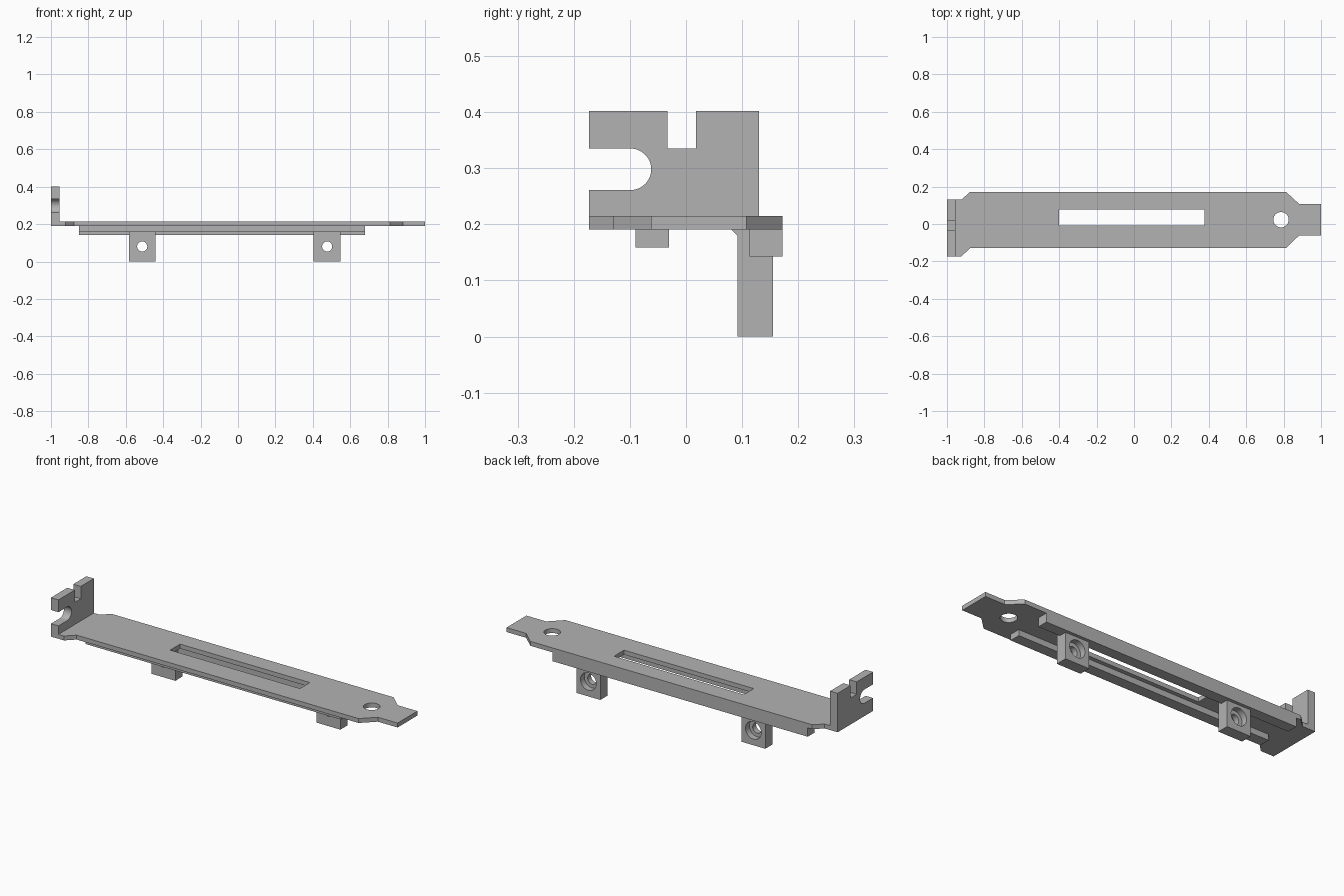
import bpy, bmesh
from math import sin, cos, pi, radians
from mathutils import Vector

default = bpy.data.objects.get("Cube")
if default:
    bpy.data.objects.remove(default, do_unlink=True)

grey = bpy.data.materials.new("bracket grey")
grey.use_nodes = True
grey.diffuse_color = (0.45, 0.45, 0.45, 1)
grey.node_tree.nodes["Principled BSDF"].inputs["Base Color"].default_value = grey.diffuse_color


def prism(name, outline, axis, lo, hi):
    """Extrude a 2D outline along an axis; the other two axes keep their order."""
    def place(a, b, depth):
        return {"x": (depth, a, b), "y": (a, depth, b), "z": (a, b, depth)}[axis]
    bm = bmesh.new()
    face = bm.faces.new([bm.verts.new(place(a, b, lo)) for a, b in outline])
    new = bmesh.ops.extrude_face_region(bm, geom=[face])["geom"]
    shift = Vector(place(0, 0, hi - lo))
    bmesh.ops.translate(bm, vec=shift, verts=[v for v in new if isinstance(v, bmesh.types.BMVert)])
    bmesh.ops.recalc_face_normals(bm, faces=bm.faces)
    mesh = bpy.data.meshes.new(name)
    bm.to_mesh(mesh)
    bm.free()
    mesh.materials.append(grey)
    obj = bpy.data.objects.new(name, mesh)
    bpy.context.collection.objects.link(obj)
    return obj


def rect(a0, a1, b0, b1):
    return [(a0, b0), (a1, b0), (a1, b1), (a0, b1)]


def arc(a, b, radius, start=0, sweep=2 * pi, steps=40):
    count = steps if sweep == 2 * pi else steps + 1
    return [(a + radius * cos(start + sweep * i / steps),
             b + radius * sin(start + sweep * i / steps)) for i in range(count)]


def cut(obj, cutter):
    cutter.hide_render = True
    bpy.context.view_layer.objects.active = obj
    mod = obj.modifiers.new("cut", "BOOLEAN")
    mod.operation, mod.solver, mod.object = "DIFFERENCE", "EXACT", cutter
    bpy.ops.object.modifier_apply(modifier=mod.name)
    bpy.data.objects.remove(cutter, do_unlink=True)


BOTTOM, TOP = 0.191, 0.215

# Flat plate with a stepped outline, long slot and round hole
plate = prism("plate", [
    (-0.955, -0.173), (-0.922, -0.173), (-0.877, -0.129), (0.813, -0.129),
    (0.882, -0.062), (1, -0.062), (1, 0.108), (0.882, 0.108),
    (0.813, 0.172), (-0.877, 0.172), (-0.922, 0.13), (-0.955, 0.13)],
    "z", BOTTOM, TOP)
cut(plate, prism("slot_cutter", rect(-0.401, 0.377, -0.008, 0.077), "z", 0.1, 0.3))
cut(plate, prism("hole_cutter", arc(0.786, 0.023, 0.041), "z", 0.1, 0.3))

# Upright end tab with a top notch and a rounded side notch
end_tab = prism("end_tab", [
    (-0.173, BOTTOM), (0.13, BOTTOM), (0.13, 0.402), (0.018, 0.402),
    (0.018, 0.335), (-0.033, 0.335), (-0.033, 0.402), (-0.173, 0.402),
    (-0.173, 0.335)] + arc(-0.099, 0.298, 0.037, pi / 2, -pi, 24) + [(-0.173, 0.261)],
    "x", -1, -0.955)

# Stiffening ribs under the plate
front_rib = prism("front_rib", rect(-0.09, -0.03, 0.159, BOTTOM), "x", -0.85, 0.68)
back_rib = prism("back_rib", rect(0.113, 0.172, 0.143, BOTTOM), "x", -0.85, 0.68)

# Hanging screw mounts, counterbored from the back
parts = [plate, end_tab, front_rib, back_rib]
for side, x in (("right", -0.512), ("left", 0.477)):
    mount = prism(side + "_mount", [
        (0.092, 0), (0.155, 0), (0.155, BOTTOM), (0.08, BOTTOM), (0.092, 0.179)],
        "x", x - 0.072, x + 0.072)
    cut(mount, prism("screw_cutter", arc(x, 0.08, 0.027), "y", 0, 0.3))
    cut(mount, prism("counterbore_cutter", arc(x, 0.08, 0.047), "y", 0.122, 0.3))
    parts.append(mount)

# Smooth the round walls, keep the edges sharp
bpy.ops.object.select_all(action="DESELECT")
for part in parts:
    part.select_set(True)
bpy.context.view_layer.objects.active = plate
bpy.ops.object.shade_smooth_by_angle(angle=radians(30))
